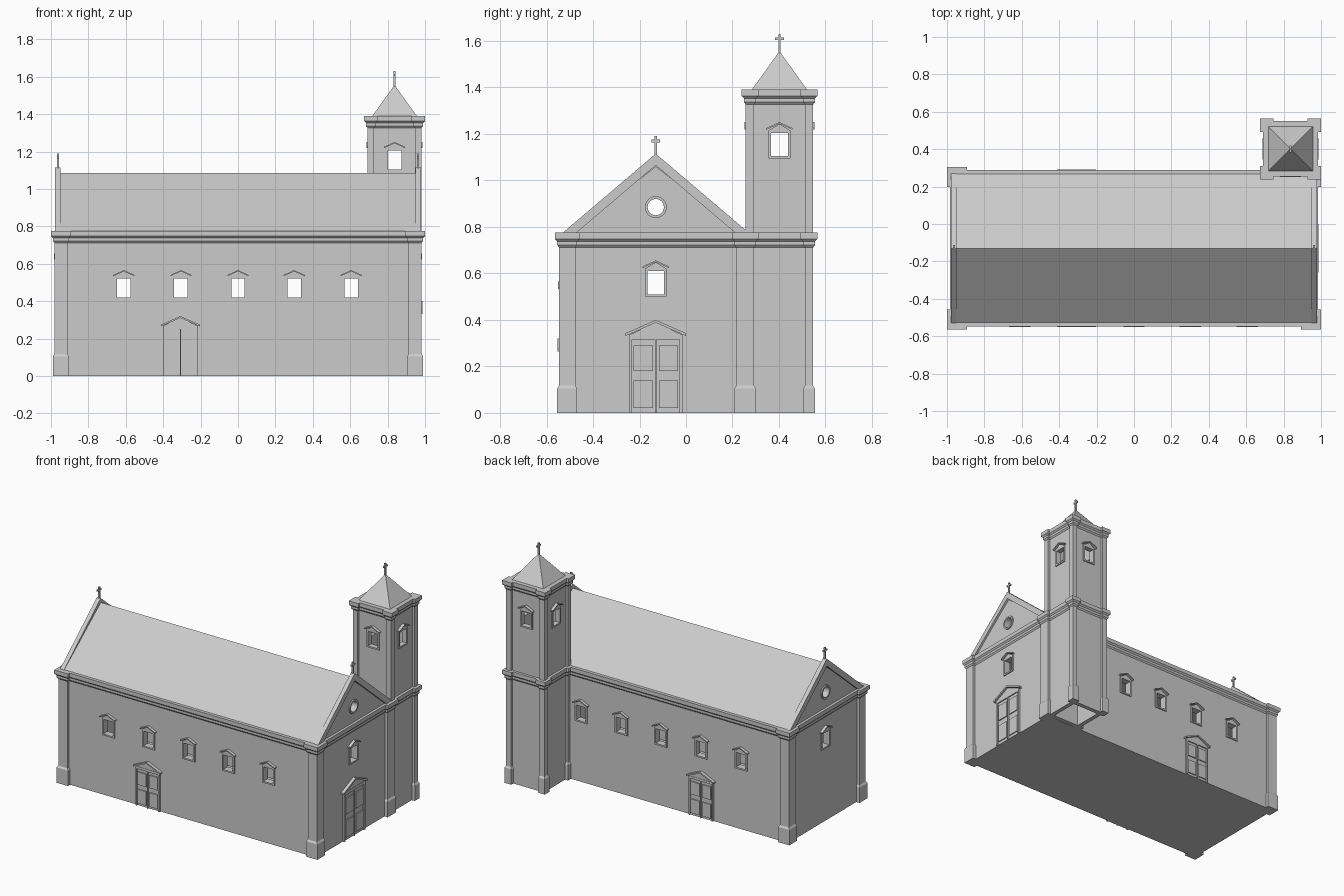
import bpy, bmesh, math
from mathutils import Matrix, Vector

if "Cube" in bpy.data.objects:
    bpy.data.objects.remove(bpy.data.objects["Cube"])

stone = bpy.data.materials.new("pale_grey_stone")
stone.diffuse_color = (0.6, 0.6, 0.6, 1)
stone.use_nodes = True
stone.node_tree.nodes["Principled BSDF"].inputs["Base Color"].default_value = stone.diffuse_color

NX, NY, NC = 0.965, 0.40, -0.13      # nave half length, half width, centre y
TX, TY, TH = 0.837, 0.402, 0.13      # tower centre and half width
CORNICE = [(0.0, 0.0), (0.010, 0.008), (0.026, 0.008), (0.036, 0.018), (0.063, 0.018)]


def finish(name, bm):
    bmesh.ops.recalc_face_normals(bm, faces=bm.faces)
    me = bpy.data.meshes.new(name)
    bm.to_mesh(me)
    bm.free()
    ob = bpy.data.objects.new(name, me)
    bpy.context.collection.objects.link(ob)
    me.materials.append(stone)
    return ob


def loft(bm, rings, caps=True, closed=False):
    vs = [[bm.verts.new(p) for p in r] for r in rings]
    n = len(vs[0])
    pairs = list(zip(vs, vs[1:])) + ([(vs[-1], vs[0])] if closed else [])
    for a, b in pairs:
        for i in range(n):
            j = (i + 1) % n
            bm.faces.new((a[i], a[j], b[j], b[i]))
    if caps and not closed:
        bm.faces.new(vs[0])
        bm.faces.new(vs[-1])


def stack(bm, cx, cy, hx, hy, levels):
    """Rectangular solid whose outline grows by an offset at each height."""
    loft(bm, [[(cx + sx * (hx + o), cy + sy * (hy + o), z)
               for sx, sy in ((-1, -1), (1, -1), (1, 1), (-1, 1))] for z, o in levels])


def prism(bm, M, pts, d0, d1):
    """Extrude a (u, z) outline along the wall's outward axis."""
    loft(bm, [[M @ Vector((u, d, z)) for u, z in pts] for d in (d0, d1)])


def rect(u0, u1, z0, z1):
    return [(u0, z0), (u1, z0), (u1, z1), (u0, z1)]


def chevron(w, z0, z1, t):
    return [(-w, z0), (0, z1), (w, z0), (w, z0 - t), (0, z1 - t), (-w, z0 - t)]


def wall(x, y, nx, ny):
    """Local axes of a wall: u along it, second axis outward, z up."""
    return Matrix(((-ny, nx, 0, x), (nx, ny, 0, y), (0, 0, 1, 0), (0, 0, 0, 1)))


def cut(ob, cutters):
    bpy.context.view_layer.objects.active = ob
    for c in cutters:
        m = ob.modifiers.new("cut", 'BOOLEAN')
        m.operation, m.solver, m.object = 'DIFFERENCE', 'EXACT', c
        bpy.ops.object.modifier_apply(modifier=m.name)
        bpy.data.objects.remove(c)


def box_cutter(x0, x1, y0, y1, z0, z1):
    bm = bmesh.new()
    stack(bm, (x0 + x1) / 2, (y0 + y1) / 2, (x1 - x0) / 2, (y1 - y0) / 2, [(z0, 0), (z1, 0)])
    return finish("cutter", bm)


def prism_object(name, M, pts, d0, d1):
    bm = bmesh.new()
    prism(bm, M, pts, d0, d1)
    return finish(name, bm)


END = wall(0, NC, 1, 0)              # gable profile frame, extruded along x


def house(w, z0, eave, ridge):
    return [(-w, z0), (w, z0), (w, eave), (0, ridge), (-w, eave)]


# Nave walls: hollow, with through windows
WIN_X = [-0.61, -0.305, 0.0, 0.30, 0.605]
nave = prism_object("nave_walls", END, house(NY, 0, 0.747, 1.06), -NX, NX)
cutters = [prism_object("cutter", END, house(NY - 0.04, 0.02, 0.70, 0.98), -NX + 0.04, NX - 0.04)]
cutters += [box_cutter(x - 0.036, x + 0.036, -1, 1, 0.42, 0.52) for x in WIN_X]
cutters.append(box_cutter(-2, 2, NC - 0.036, NC + 0.036, 0.51, 0.61))
circle = [(0.035 * math.cos(i * math.pi / 12), 0.885 + 0.035 * math.sin(i * math.pi / 12)) for i in range(24)]
cutters.append(prism_object("cutter", END, circle, -2, 2))
cut(nave, cutters)

# Nave roof and raised gable copings
prism_object("nave_roof", END, chevron(NY, 0.772, 1.085, 0.03), -0.955, 0.955)
for s, side in ((-1, "left"), (1, "right")):
    prism_object(side + "_gable_coping", END, chevron(NY, 0.775, 1.115, 0.05), s * 0.95, s * 0.979)

# Tower walls: hollow shaft with four openings
bm = bmesh.new()
stack(bm, TX, TY, TH, TH, [(0, 0), (1.37, 0)])
tower = finish("tower_walls", bm)
h = TH - 0.03
cut(tower, [box_cutter(TX - h, TX + h, TY - h, TY + h, -0.1, 1.33),
            box_cutter(TX - 0.036, TX + 0.036, TY - 0.3, TY + 0.3, 1.105, 1.205),
            box_cutter(TX - 0.3, TX + 0.3, TY - 0.036, TY + 0.036, 1.105, 1.205)])

# Tower roof
bm = bmesh.new()
stack(bm, TX, TY, 0.132, 0.132, [(1.372, 0), (1.555, -0.1315)])
finish("tower_roof", bm)

# Cornices
bm = bmesh.new()
stack(bm, 0, NC, NX, NY, [(0.712 + z, o) for z, o in CORNICE])
finish("nave_cornice", bm)
for name, z0 in (("tower_lower_cornice", 0.712), ("tower_upper_cornice", 1.327)):
    bm = bmesh.new()
    stack(bm, TX, TY, TH, TH, [(z0 + z, o) for z, o in CORNICE])
    finish(name, bm)

# Corner pilasters with plinth and capital
BASE = [(0, 0.008), (0.105, 0.008), (0.117, 0)]
LOW = BASE + [(0.712 + z, o) for z, o in CORNICE]
HIGH = LOW + [(0.776, 0)] + [(1.327 + z, o) for z, o in CORNICE]
bm = bmesh.new()
for sx in (-1, 1):
    for sy in (-1, 1):
        stack(bm, sx * 0.947, NC + sy * 0.381, 0.035, 0.035, LOW)
finish("nave_pilasters", bm)
bm = bmesh.new()
for sx in (-1, 1):
    for sy in (-1, 1):
        stack(bm, TX + sx * 0.127, TY + sy * 0.127, 0.018, 0.018, HIGH)
finish("tower_pilasters", bm)


# Window surrounds with small pediments
def window(bm, M, z0):
    z1 = z0 + 0.10
    for r in (rect(-0.047, -0.036, z0 - 0.01, z1 + 0.01), rect(0.036, 0.047, z0 - 0.01, z1 + 0.01),
              rect(-0.036, 0.036, z1, z1 + 0.01), rect(-0.036, 0.036, z0 - 0.01, z0)):
        prism(bm, M, r, -0.01, 0.007)
    prism(bm, M, [(-0.047, z1 + 0.01), (0.047, z1 + 0.01), (0, z1 + 0.038)], -0.01, 0.007)
    prism(bm, M, chevron(0.057, z1 + 0.02, z1 + 0.046, 0.007), -0.01, 0.02)


bm = bmesh.new()
for x in WIN_X:
    window(bm, wall(x, NC - NY, 0, -1), 0.42)
    window(bm, wall(x, NC + NY, 0, 1), 0.42)
for s in (-1, 1):
    window(bm, wall(s * NX, NC, s, 0), 0.51)
finish("nave_window_surrounds", bm)
bm = bmesh.new()
for nx, ny in ((1, 0), (-1, 0), (0, 1), (0, -1)):
    window(bm, wall(TX + nx * TH, TY + ny * TH, nx, ny), 1.105)
finish("tower_window_surrounds", bm)

# Round gable window rings
bm = bmesh.new()
for s in (-1, 1):
    M = wall(s * NX, NC, s, 0)
    loft(bm, [[M @ Vector((r * math.cos(i * math.pi / 12), d, 0.885 + r * math.sin(i * math.pi / 12)))
               for i in range(24)]
              for r, d in ((0.035, -0.03), (0.035, 0.008), (0.047, 0.008), (0.047, -0.03))], closed=True)
finish("round_window_rings", bm)


# Panelled double doors with pediments
def door(name, M, s):
    bm = bmesh.new()

    def part(pts, d):
        prism(bm, M, [(u * s, z * s) for u, z in pts], -0.01, d)
    part(rect(-0.102, 0.102, 0, 0.32), 0.004)
    for e in (-1, 1):
        part(rect(e * 0.102, e * 0.115, 0, 0.335), 0.012)
        for z0, z1 in ((0.02, 0.14), (0.18, 0.29)):
            part(rect(e * 0.013, e * 0.095, z0, z1), 0.011)
    part(rect(-0.102, 0.102, 0.315, 0.335), 0.012)
    part(rect(-0.004, 0.004, 0, 0.315), 0.013)
    part([(-0.115, 0.335), (0.115, 0.335), (0, 0.39)], 0.010)
    part(chevron(0.13, 0.343, 0.40, 0.012), 0.022)
    finish(name, bm)


door("main_door", wall(NX, NC, 1, 0), 1.0)
door("front_side_door", wall(-0.308, NC - NY, 0, -1), 0.8)
door("back_side_door", wall(-0.308, NC + NY, 0, 1), 0.8)

# Roof crosses
for name, x, y, z in (("left_gable_cross", -0.963, NC, 1.10), ("right_gable_cross", 0.963, NC, 1.10),
                      ("tower_cross", TX, TY, 1.54)):
    bm = bmesh.new()
    stack(bm, x, y, 0.005, 0.005, [(z, 0), (z + 0.09, 0)])
    stack(bm, x, y, 0.005, 0.019, [(z + 0.064, 0), (z + 0.075, 0)])
    finish(name, bm)
